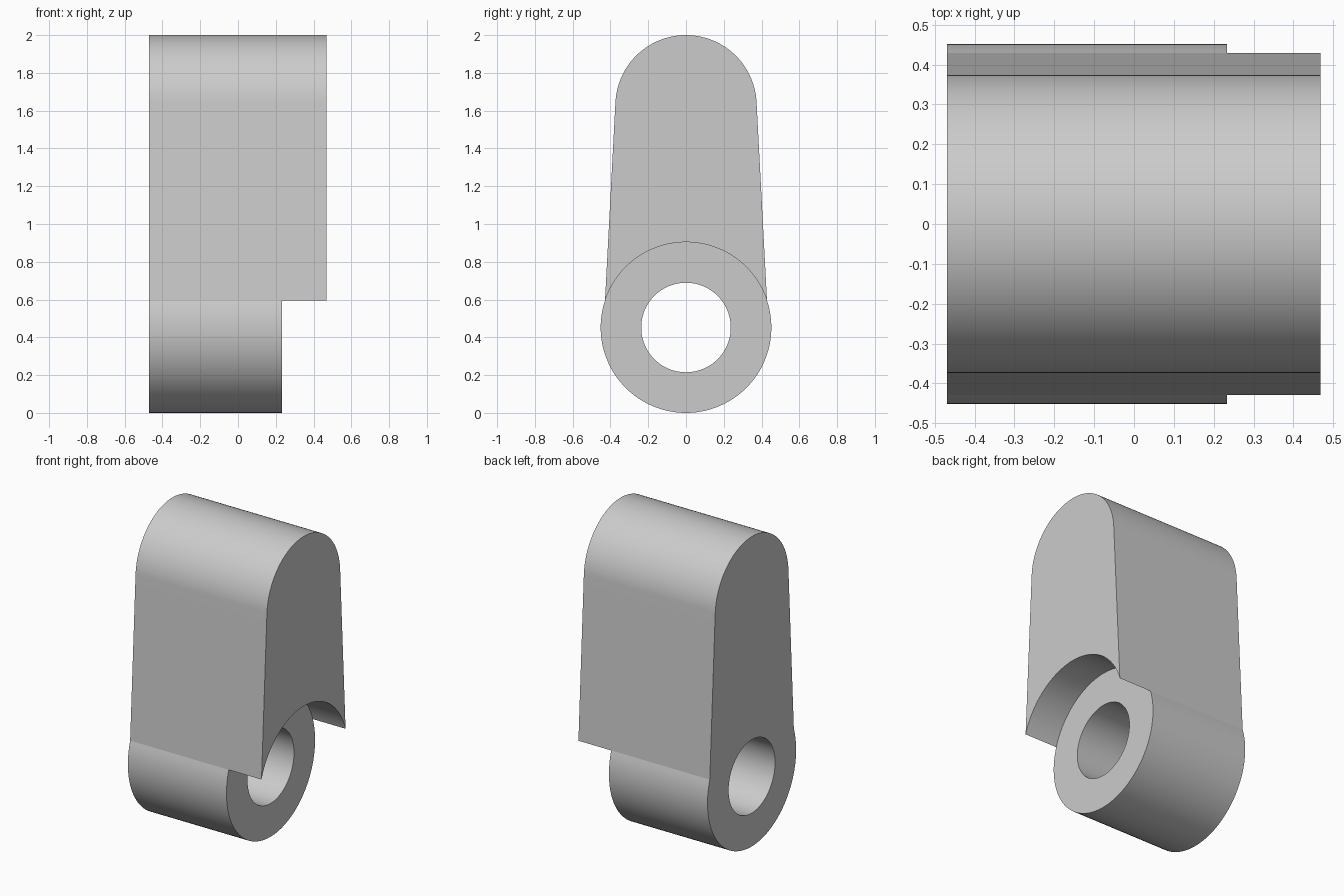
import bpy, bmesh
from math import sin, cos, pi, asin, atan2, radians

if "Cube" in bpy.data.objects:
    bpy.data.objects.remove(bpy.data.objects["Cube"], do_unlink=True)

RING_R, HOLE_R, RING_Z = 0.452, 0.237, 0.452
TOP_R = 0.374
TOP_Z = 2 - TOP_R
X_BACK, X_RING, X_ARM = -0.47, 0.234, 0.468
JOIN = asin(0.143 / RING_R)                          # where arm sides meet the ring
LEAN = asin((RING_R * cos(JOIN) - TOP_R) / (TOP_Z - RING_Z))
SEG = 64


def arc(radius, z, start, end, count=SEG):
    steps = [start + (end - start) * i / count for i in range(count + 1)]
    return [(radius * cos(a), z + radius * sin(a)) for a in steps]


# Profile pieces in the y-z plane
upper = arc(RING_R, RING_Z, JOIN, pi - JOIN)
lower = arc(RING_R, RING_Z, pi - JOIN, 2 * pi + JOIN)
hole_upper = arc(HOLE_R, RING_Z, JOIN, pi - JOIN)
hole_lower = arc(HOLE_R, RING_Z, pi - JOIN, 2 * pi + JOIN)
crown = [upper[0]] + arc(TOP_R, TOP_Z, LEAN, pi - LEAN) + [upper[-1]]

bm = bmesh.new()


def face(points):
    bm.faces.new([bm.verts.new(p) for p in points])


def wall(profile, x0, x1):
    for (ya, za), (yb, zb) in zip(profile, profile[1:]):
        face([(x0, ya, za), (x0, yb, zb), (x1, yb, zb), (x1, ya, za)])


def ring_end(x):
    for outer, inner in ((upper, hole_upper), (lower, hole_lower)):
        for i in range(SEG):
            face([(x, *p) for p in (outer[i], outer[i + 1], inner[i + 1], inner[i])])


def arm_end(x):
    face([(x, *p) for p in crown + upper[-2:0:-1]])


# Arm: tapered sides and rounded top, overhanging the ring
wall(crown, X_BACK, X_RING)
wall(crown, X_RING, X_ARM)
wall(upper, X_RING, X_ARM)
arm_end(X_BACK)
arm_end(X_ARM)

# Ring: outer barrel, through hole and end faces
wall(lower, X_BACK, X_RING)
wall(hole_upper, X_BACK, X_RING)
wall(hole_lower, X_BACK, X_RING)
ring_end(X_BACK)
ring_end(X_RING)

bmesh.ops.remove_doubles(bm, verts=bm.verts, dist=0.0001)
bmesh.ops.recalc_face_normals(bm, faces=bm.faces)

mesh = bpy.data.meshes.new("lug_arm")
bm.to_mesh(mesh)
bm.free()
lug = bpy.data.objects.new("lug_arm", mesh)
bpy.context.collection.objects.link(lug)

# Plain grey finish
grey = bpy.data.materials.new("plain_grey")
grey.use_nodes = True
colour = (0.6, 0.6, 0.6, 1)
grey.diffuse_color = colour
grey.node_tree.nodes["Principled BSDF"].inputs["Base Color"].default_value = colour
mesh.materials.append(grey)

bpy.ops.object.select_all(action='DESELECT')
lug.select_set(True)
bpy.context.view_layer.objects.active = lug
bpy.ops.object.shade_smooth_by_angle(angle=radians(10))
